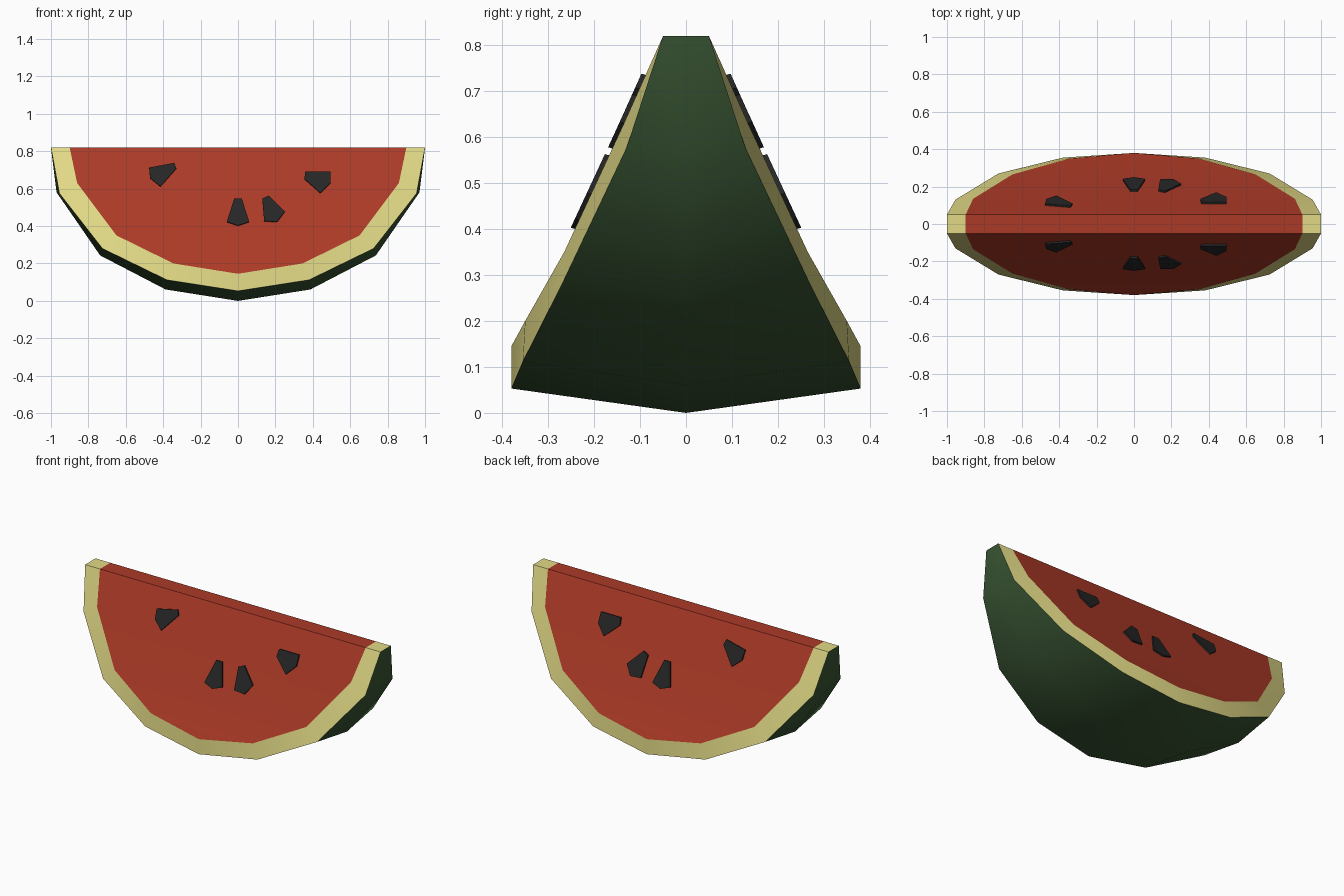
import bpy, bmesh

if "Cube" in bpy.data.objects:
    bpy.data.objects.remove(bpy.data.objects["Cube"])


def material(name, rgb):
    m = bpy.data.materials.new(name)
    m.diffuse_color = (*rgb, 1)
    m.use_nodes = True
    m.node_tree.nodes["Principled BSDF"].inputs["Base Color"].default_value = m.diffuse_color
    return m


RED = material("red flesh", (0.41, 0.042, 0.02))
CREAM = material("pale rind", (0.76, 0.70, 0.24))
GREEN = material("green skin", (0.042, 0.095, 0.035))
BLACK = material("black seed", (0.019, 0.019, 0.02))


def finish(bm, name, mats):
    bmesh.ops.recalc_face_normals(bm, faces=bm.faces)
    mesh = bpy.data.meshes.new(name)
    bm.to_mesh(mesh)
    bm.free()
    for m in mats:
        mesh.materials.append(m)
    obj = bpy.data.objects.new(name, mesh)
    bpy.context.collection.objects.link(obj)
    return obj


# Half arcs (x, y, z) from the top corner to the bottom centre
flesh = [(.90, .05, .82), (.86, .135, .63), (.65, .265, .35), (.345, .35, .20), (0, .38, .145)]
rind = [(1, .05, .82), (.955, .13, .575), (.725, .27, .28), (.38, .355, .112), (0, .38, .053)]
keel = [(1, 0, .82), (.97, 0, .58), (.737, 0, .243), (.387, 0, .061), (0, 0, 0)]

bm = bmesh.new()


def arc(points, side):
    full = points + [(-x, y, z) for x, y, z in points[-2::-1]]
    return [bm.verts.new((x, side * y, z)) for x, y, z in full]


def face(verts, index):
    bm.faces.new(verts).material_index = index


def band(a, b, index):
    for i in range(len(a) - 1):
        face((a[i], a[i + 1], b[i + 1], b[i]), index)


# Wedge: cut faces, rind bands and skin on both sides of the keel
skin = arc(keel, 1)
sides = []
for s in (-1, 1):
    f, r = arc(flesh, s), arc(rind, s)
    sides.append((f, r))
    for i in range(3):
        face((f[i], f[i + 1], f[7 - i], f[8 - i]), 0)
    face((f[3], f[4], f[5]), 0)
    band(f, r, 1)
    band(r, skin, 2)

# Narrow top: flesh strip with a rind corner at each end
(f0, r0), (f1, r1) = sides
face((f0[0], f0[8], f1[8], f1[0]), 0)
for i in (0, 8):
    face((f0[i], r0[i], skin[i], r1[i], f1[i]), 1)

# Crisp borders wherever the colour changes
bm.normal_update()
for e in bm.edges:
    if len({f.material_index for f in e.link_faces}) > 1:
        e.smooth = False
wedge = finish(bm, "melon_wedge", [RED, CREAM, GREEN])
bpy.ops.object.select_all(action='DESELECT')
bpy.context.view_layer.objects.active = wedge
wedge.select_set(True)
bpy.ops.object.shade_smooth_by_angle(angle=0.7)


# Seeds: thin plates following the sloping cut face
def depth(z):
    rows = flesh[:5]
    for (_, y0, z0), (_, y1, z1) in zip(rows, rows[1:]):
        if z >= z1:
            return y0 + (y1 - y0) * (z0 - z) / (z0 - z1)
    return rows[-1][1]


seeds = [
    [(-.475, .71), (-.34, .735), (-.33, .705), (-.415, .61), (-.47, .655)],
    [(-.02, .545), (.02, .545), (.06, .42), (0, .40), (-.06, .42)],
    [(.13, .545), (.165, .56), (.25, .475), (.21, .42), (.14, .425)],
    [(.36, .69), (.495, .69), (.495, .63), (.44, .575), (.355, .65)],
]
for s, label in ((-1, "front"), (1, "back")):
    for n, outline in enumerate(seeds, 1):
        bm = bmesh.new()
        outer = [bm.verts.new((x, s * (depth(z) + .009), z + .003)) for x, z in outline]
        inner = [bm.verts.new((x, s * (depth(z) - .012), z - .003)) for x, z in outline]
        bm.faces.new(outer)
        bm.faces.new(inner[::-1])
        for i in range(5):
            j = (i + 1) % 5
            bm.faces.new((outer[i], inner[i], inner[j], outer[j]))
        finish(bm, f"{label}_seed_{n}", [BLACK])
